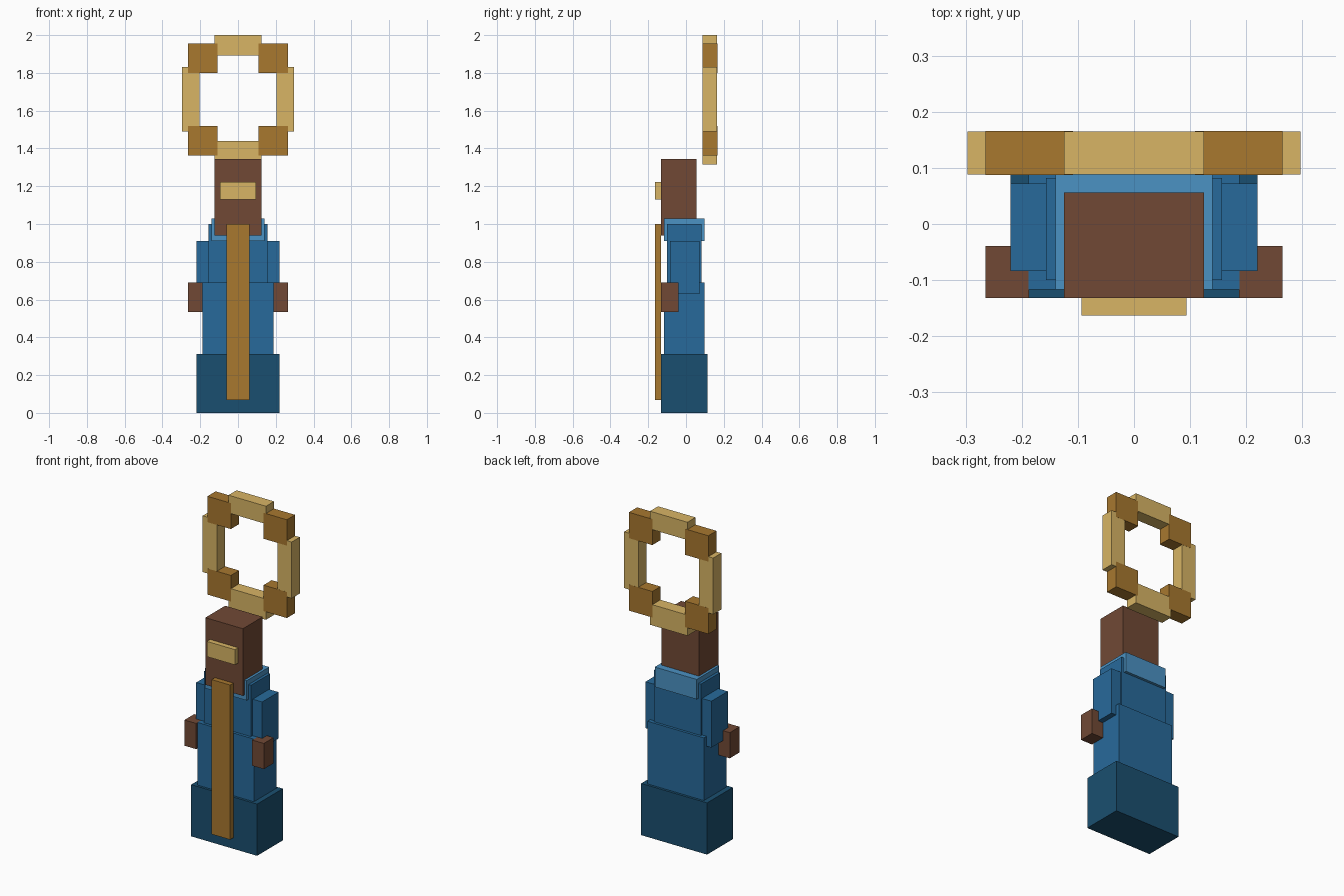
import bpy

if "Cube" in bpy.data.objects:
    bpy.data.objects.remove(bpy.data.objects["Cube"])


def material(name, hex_code):
    def lin(c):
        return c / 12.92 if c <= 0.04045 else ((c + 0.055) / 1.055) ** 2.4
    m = bpy.data.materials.new(name)
    rgb = [lin(int(hex_code[i:i + 2], 16) / 255) for i in (0, 2, 4)]
    m.diffuse_color = (*rgb, 1)
    m.use_nodes = True
    m.node_tree.nodes["Principled BSDF"].inputs["Base Color"].default_value = m.diffuse_color
    return m


GOLD = material("pale_gold", "D8B565")
BRONZE = material("dark_gold", "A8782F")
SKIN = material("brown", "714935")
BLUE = material("blue", "276A9B")
NAVY = material("dark_blue", "1A4F70")
SKY = material("light_blue", "4B92C3")


def box(name, x, y, z, mat):
    """Box from (min, max) extents on each axis."""
    ext = (x, y, z)
    bpy.ops.mesh.primitive_cube_add(size=1, location=[(a + b) / 2 for a, b in ext])
    ob = bpy.context.object
    ob.name = name
    ob.scale = [b - a for a, b in ext]
    bpy.ops.object.transform_apply(location=False, rotation=False, scale=True)
    ob.data.materials.append(mat)


def centred(name, half, y, z, mat):
    box(name, (-half, half), y, z, mat)


def pair(name, x, y, z, mat):
    box(name + "_right", x, y, z, mat)
    box(name + "_left", (-x[1], -x[0]), y, z, mat)


# Robe, stacked in tiers
centred("robe_hem", 0.22, (-0.132, 0.113), (0, 0.312), NAVY)
centred("robe_skirt", 0.188, (-0.117, 0.098), (0.312, 0.69), BLUE)
centred("robe_chest", 0.157, (-0.10, 0.082), (0.69, 1.0), BLUE)
centred("collar", 0.14, (-0.117, 0.098), (0.91, 1.03), SKY)

# Sleeves and hands
pair("sleeve", (0.157, 0.22), (-0.084, 0.072), (0.63, 0.91), BLUE)
pair("hand", (0.187, 0.265), (-0.132, -0.039), (0.535, 0.69), SKIN)

# Head, face band and front sash
centred("head", 0.125, (-0.132, 0.056), (0.94, 1.345), SKIN)
centred("face_band", 0.094, (-0.163, -0.132), (1.13, 1.222), GOLD)
centred("sash", 0.062, (-0.163, -0.132), (0.067, 1.0), BRONZE)

# Halo ring behind the head
DEPTH = (0.088, 0.165)
CORNER = (0.0875, 0.1655)
centred("halo_top", 0.125, DEPTH, (1.893, 2.0), GOLD)
centred("halo_bottom", 0.125, DEPTH, (1.315, 1.44), GOLD)
pair("halo_side", (0.203, 0.297), DEPTH, (1.49, 1.83), GOLD)
pair("halo_upper_corner", (0.109, 0.265), CORNER, (1.80, 1.956), BRONZE)
pair("halo_lower_corner", (0.109, 0.265), CORNER, (1.363, 1.52), BRONZE)
